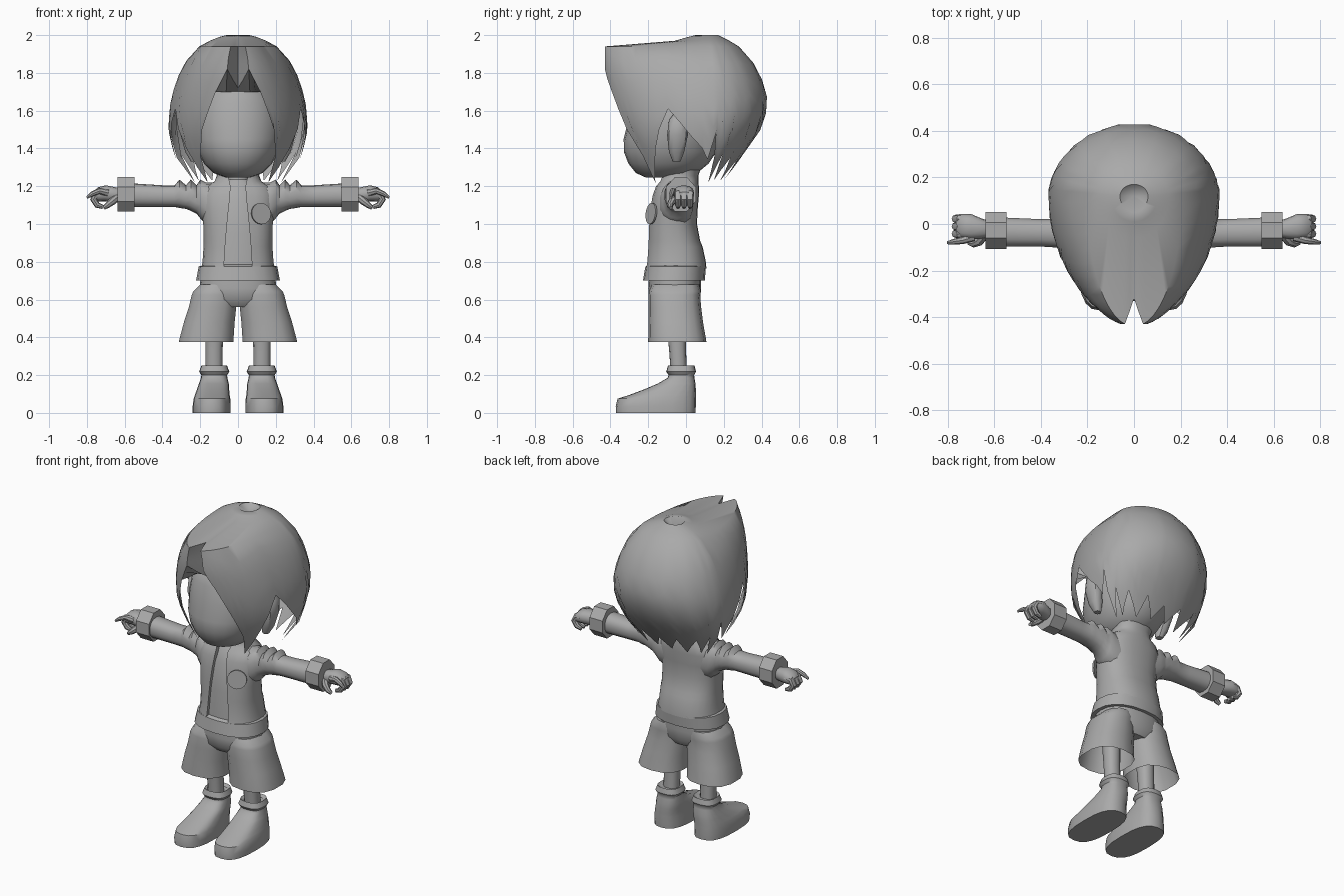
import bpy, bmesh, math
from mathutils import Vector

grey = bpy.data.materials.new("plain_grey")
grey.diffuse_color = (0.4, 0.4, 0.4, 1)


def finish(name, bm, mirror=False, angle=40, fix=True):
    if fix:
        bmesh.ops.recalc_face_normals(bm, faces=bm.faces)
    me = bpy.data.meshes.new(name)
    bm.to_mesh(me)
    bm.free()
    me.materials.append(grey)
    ob = bpy.data.objects.new(name, me)
    bpy.context.collection.objects.link(ob)
    bpy.context.view_layer.objects.active = ob
    ob.select_set(True)
    bpy.ops.object.shade_smooth_by_angle(angle=math.radians(angle))
    ob.select_set(False)
    if mirror:
        ob.modifiers.new("mirror", 'MIRROR')
    return ob


def spow(v, p):
    return math.copysign(abs(v) ** p, v)


def loft(name, rings, n=20, p=0.85, along_x=False, caps=(True, True), mirror=False, angle=40, turn=0.0):
    """Rings are (height, side centre, side radius, low, high)."""
    bm = bmesh.new()
    rows = []
    for h, c, r, lo, hi in rings:
        row = []
        for i in range(n):
            a = 2 * math.pi * (i + turn) / n
            u = c + r * spow(math.sin(a), p)
            v = (lo + hi) / 2 - (hi - lo) / 2 * spow(math.cos(a), p)
            row.append(bm.verts.new((h, u, v) if along_x else (u, v, h)))
        rows.append(row)
    for a, b in zip(rows, rows[1:]):
        for i in range(n):
            j = (i + 1) % n
            bm.faces.new((a[i], a[j], b[j], b[i]))
    for row, on in zip((rows[0], rows[-1]), caps):
        if on:
            bm.faces.new(row)
    return finish(name, bm, mirror, angle)


def interp(table, x):
    for a, b in zip(table, table[1:]):
        if x <= b[0]:
            t = max(0, (x - a[0]) / (b[0] - a[0]))
            return [p + (q - p) * t for p, q in zip(a[1:], b[1:])]
    return list(table[-1][1:])


# Hair: dome columns that run from the crown down to a jagged hem
shell = [(1.20, .23, -.23, .18, .07), (1.35, .335, -.30, .29, .10), (1.50, .37, -.385, .395, .12),
         (1.62, .362, -.41, .435, .12), (1.70, .345, -.425, .425, .12), (1.80, .31, -.44, .39, .12),
         (1.88, .265, -.44, .34, .12), (1.94, .205, -.44, .28, .12), (1.97, .15, -.06, .23, .12),
         (1.99, .10, .01, .19, .12), (2.0, .06, .05, .17, .12)]
hem = [(0, 1.72), (11, 1.82), (20, 1.70), (31, 1.5), (36, 1.36), (41, 1.22), (52, 1.40), (66, 1.61),
       (80, 1.46), (95, 1.34), (99, 1.48), (111, 1.22), (117, 1.37), (124, 1.23), (135, 1.35),
       (147, 1.23), (158, 1.34), (169, 1.24), (180, 1.32)]
half = sorted({d for d, _ in hem} | {5, 15, 25, 46, 59, 73, 87, 105, 129, 141, 163})
angles = half + [-d for d in half[-2:0:-1]]


def hair_point(deg, z):
    rx, yf, yb, yc = interp(shell, z)
    a = math.radians(deg)
    c = math.cos(a)
    y = yc - (yc - yf) * c if c > 0 else yc - (yb - yc) * c
    if z < 1.95:
        y += .12 * max(0, 1 - abs(deg) / 11)        # parting notch
    return Vector((rx * math.sin(a), y, z))


bm = bmesh.new()
columns = []
for d in angles:
    low = interp(hem, abs(d))[0]
    zs = [2.0, 1.99, 1.97, 1.94] + [1.94 + (low - 1.94) * k / 7 for k in range(1, 8)]
    columns.append([bm.verts.new(hair_point(d, z)) for z in zs])
crown = bm.verts.new((0, .12, 1.955))
for k, a in enumerate(columns):
    b = columns[(k + 1) % len(columns)]
    bm.faces.new((crown, a[0], b[0]))
    for i in range(len(a) - 1):
        bm.faces.new((a[i], a[i + 1], b[i + 1], b[i]))
finish("hair", bm, angle=50)

# Underside of the fringe, back to the forehead
bm = bmesh.new()
prev = None
for d in (-20, -15, -11, -5, 0, 5, 11, 15, 20):
    p = hair_point(d, interp(hem, abs(d))[0])
    cur = (bm.verts.new(p), bm.verts.new((p.x * 1.1, -.26, 1.70)))
    if prev:
        bm.faces.new((prev[0], cur[0], cur[1], prev[1]))
    prev = cur
finish("fringe_underside", bm, angle=20)

# Head, ears and neck
loft("head", [(1.245, 0, .06, -.21, -.03), (1.27, 0, .13, -.265, .06), (1.32, 0, .18, -.305, .12),
              (1.38, 0, .212, -.328, .16), (1.45, 0, .232, -.33, .18), (1.55, 0, .24, -.305, .2),
              (1.65, 0, .225, -.29, .2), (1.73, 0, .17, -.25, .17), (1.78, 0, .08, -.16, .1)], n=24, p=.95)
loft("ear", [(1.33, .23, .02, -.07, -.03), (1.38, .245, .035, -.09, -.01), (1.47, .265, .04, -.1, .01),
             (1.55, .265, .035, -.09, .01), (1.59, .25, .015, -.06, -.02)], n=10, mirror=True)
loft("neck", [(1.12, 0, .065, -.10, .04), (1.30, 0, .06, -.09, .04)], n=12)

# Shirt core with the hem band below the jacket
loft("shirt", [(.70, 0, .222, -.228, .10), (.775, 0, .208, -.215, .105), (.785, 0, .17, -.195, .07),
               (.95, 0, .16, -.185, .05), (1.12, 0, .15, -.165, .05), (1.20, 0, .10, -.13, .045),
               (1.235, 0, .065, -.10, .04)])

# Open jacket: swept around the body, leaving a gap at the front
jacket = [(.765, .195, -.218, .108, .075), (.80, .188, -.212, .105, .073), (.88, .183, -.205, .088, .068),
          (.91, .182, -.203, .075, .066), (1.0, .185, -.198, .058, .058), (1.08, .195, -.19, .062, .05),
          (1.15, .20, -.178, .068, .042), (1.20, .175, -.16, .068, .04), (1.225, .125, -.14, .065, .045),
          (1.255, .112, -.132, .065, .055), (1.285, .118, -.125, .075, .075)]
bm = bmesh.new()
rows = []
for z, rx, yf, yb, gap in jacket:
    start = math.asin((gap / rx) ** (1 / .85))
    row = []
    for k in range(25):
        a = start + (2 * math.pi - 2 * start) * k / 24
        row.append(Vector((rx * spow(math.sin(a), .85),
                           (yf + yb) / 2 - (yb - yf) / 2 * spow(math.cos(a), .85), z)))
    # front edges turned back to the shirt
    row = [row[0] + Vector((0, .03, 0))] + row + [row[-1] + Vector((0, .03, 0))]
    rows.append([bm.verts.new(p) for p in row])
for a, b in zip(rows, rows[1:]):
    for i in range(len(a) - 1):
        bm.faces.new((a[i], a[i + 1], b[i + 1], b[i]))
finish("jacket", bm, angle=45, fix=False)

# Round chest badge
bm = bmesh.new()
bmesh.ops.create_cone(bm, cap_ends=True, segments=16, radius1=.057, radius2=.057, depth=.009)
facing = Vector((.45, -.88, .12)).normalized()
bm.transform(facing.to_track_quat('Z', 'Y').to_matrix().to_4x4())
bmesh.ops.translate(bm, verts=bm.verts, vec=(.122, -.184, 1.055))
finish("badge", bm)

# Sleeves with shoulder folds, then cuffs
loft("sleeve", [(.10, -.05, .09, .98, 1.22), (.17, -.05, .09, 1.00, 1.22), (.20, -.045, .08, 1.03, 1.235),
                (.22, -.04, .07, 1.055, 1.205), (.25, -.04, .075, 1.07, 1.235), (.275, -.04, .066, 1.08, 1.205),
                (.31, -.04, .07, 1.085, 1.235), (.335, -.04, .062, 1.09, 1.205), (.40, -.038, .06, 1.09, 1.205),
                (.56, -.035, .064, 1.09, 1.215)], n=14, along_x=True, mirror=True, angle=35)
loft("cuff", [(.547, -.027, .086, 1.06, 1.255), (.637, -.027, .086, 1.06, 1.255)], n=8, p=1,
     along_x=True, mirror=True, angle=25, turn=.5)

# Hands: palm, curled fingers and outstretched thumb
loft("palm", [(.61, -.02, .03, 1.125, 1.185), (.65, -.02, .042, 1.115, 1.195), (.70, -.012, .055, 1.12, 1.205),
              (.74, -.01, .052, 1.12, 1.195), (.765, -.008, .04, 1.125, 1.17)], n=12, along_x=True, mirror=True)


def tube(name, pts, radii, n=8):
    bm = bmesh.new()
    rows = []
    for i, p in enumerate(pts):
        d = (Vector(pts[min(i + 1, len(pts) - 1)]) - Vector(pts[max(i - 1, 0)])).normalized()
        side = d.cross(Vector((0, 1, 0))).normalized()
        up = side.cross(d)
        rows.append([bm.verts.new(Vector(p) + radii[i] * (side * math.cos(t) + up * math.sin(t)))
                     for t in (2 * math.pi * k / n for k in range(n))])
    for a, b in zip(rows, rows[1:]):
        for i in range(n):
            bm.faces.new((a[i], a[(i + 1) % n], b[(i + 1) % n], b[i]))
    bm.faces.new(rows[0])
    bm.faces.new(rows[-1])
    return finish(name, bm, True)


for k, y in enumerate((-.042, -.01, .022)):
    tube(f"finger_{k + 1}", [(.71, y, 1.165), (.75, y, 1.16), (.765, y, 1.13), (.745, y, 1.10), (.715, y, 1.09)],
         [.02, .02, .018, .016, .011])
tube("pointing_finger", [(.69, -.055, 1.165), (.735, -.07, 1.175), (.77, -.076, 1.16), (.80, -.08, 1.14)],
     [.02, .016, .013, .007])
tube("thumb", [(.64, -.045, 1.14), (.665, -.075, 1.12), (.69, -.085, 1.10), (.71, -.08, 1.085)],
     [.02, .02, .016, .01])

# Shorts: hips and two flared legs, open at the bottom
loft("hips", [(.56, 0, .14, -.16, .05), (.60, 0, .19, -.195, .075), (.66, 0, .205, -.2, .08),
              (.73, 0, .195, -.195, .08)])
loft("shorts_leg", [(.375, .168, .148, -.20, .108), (.39, .167, .146, -.20, .106), (.48, .152, .137, -.198, .09),
                    (.56, .135, .128, -.198, .08), (.625, .125, .122, -.198, .075), (.645, .123, .115, -.195, .078),
                    (.68, .11, .09, -.18, .07)], n=14, p=.8, caps=(False, True), mirror=True, angle=35)

# Legs and shoes
loft("leg", [(.20, .127, .046, -.08, .005), (.34, .127, .046, -.09, .0), (.52, .125, .05, -.11, .0)],
     n=12, mirror=True)
loft("shoe", [(0, .14, .10, -.37, .05), (.035, .14, .10, -.372, .052), (.075, .138, .097, -.362, .052),
              (.095, .136, .092, -.30, .052), (.125, .132, .085, -.22, .052), (.155, .128, .079, -.15, .05),
              (.185, .126, .07, -.098, .045), (.20, .126, .068, -.092, .043), (.218, .126, .08, -.105, .053),
              (.25, .126, .068, -.095, .045), (.235, .126, .05, -.08, .03)], p=.75, mirror=True)
